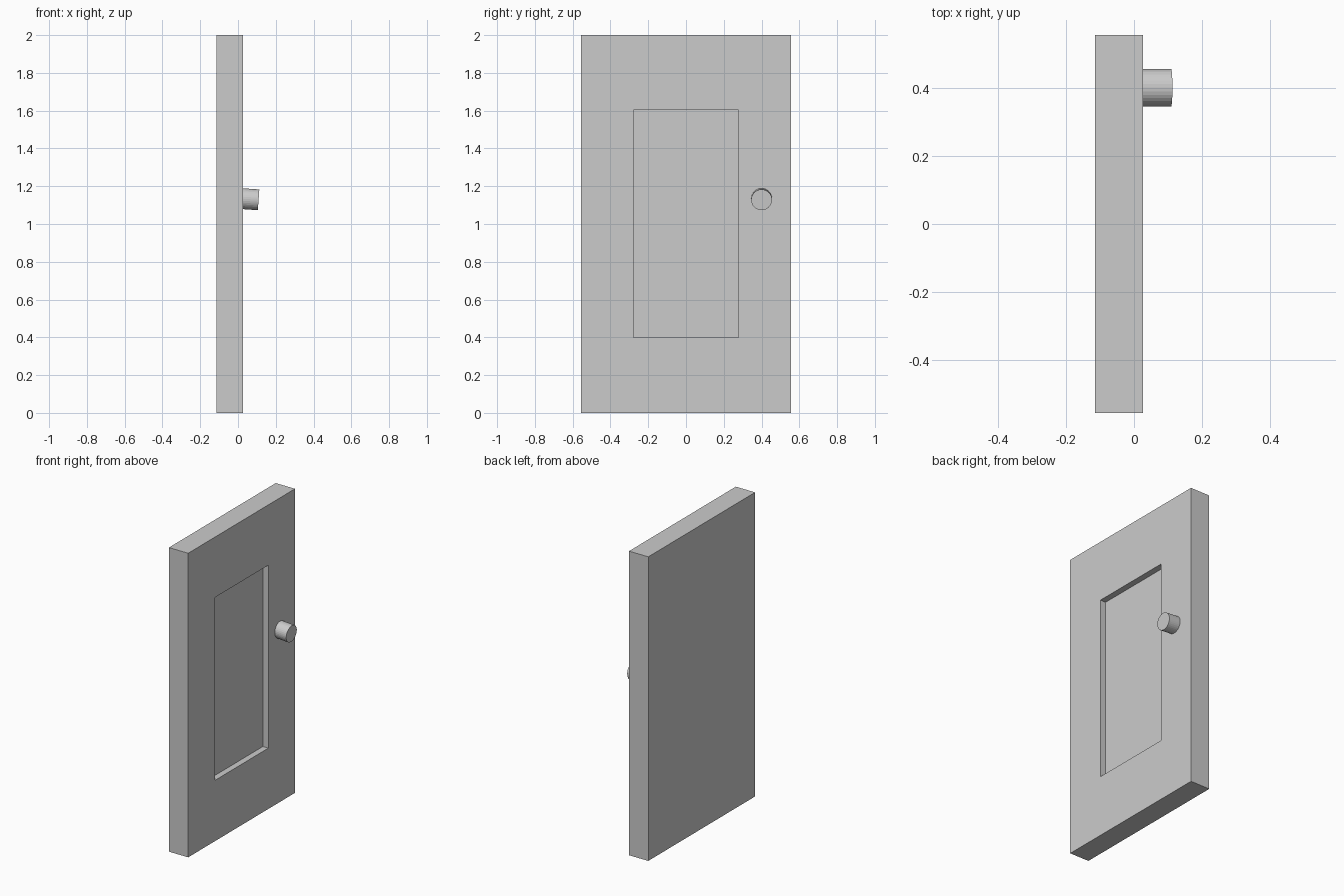
import bpy, bmesh, math
from mathutils import Matrix, Vector

if "Cube" in bpy.data.objects:
    bpy.data.objects.remove(bpy.data.objects["Cube"])

BACK, FRONT = -0.114, 0.026
WIDTH, HEIGHT = 1.11, 2.0


def add_object(name, bm):
    bmesh.ops.recalc_face_normals(bm, faces=bm.faces)
    mesh = bpy.data.meshes.new(name)
    bm.to_mesh(mesh)
    bm.free()
    obj = bpy.data.objects.new(name, mesh)
    bpy.context.collection.objects.link(obj)
    return obj


# Door slab with a recessed panel on its +x face
bm = bmesh.new()
bmesh.ops.create_cube(bm, size=1)
bmesh.ops.scale(bm, vec=(FRONT - BACK, WIDTH, HEIGHT), verts=bm.verts)
bmesh.ops.translate(bm, vec=((FRONT + BACK) / 2, 0, HEIGHT / 2), verts=bm.verts)
bm.normal_update()
face = max(bm.faces, key=lambda f: f.normal.x)
bmesh.ops.inset_individual(bm, faces=[face], thickness=0.1)
for v in face.verts:
    v.co.y = math.copysign(0.278, v.co.y)
    v.co.z = 1.603 if v.co.z > 1 else 0.4
floor = bmesh.ops.extrude_discrete_faces(bm, faces=[face])["faces"][0]
bmesh.ops.translate(bm, vec=(-0.04, 0, 0), verts=floor.verts)
add_object("door_panel", bm)

# Round knob, drooping slightly
bm = bmesh.new()
bmesh.ops.create_cone(bm, cap_ends=True, segments=32, radius1=0.055,
                      radius2=0.055, depth=0.1)
knob = add_object("door_knob", bm)
tilt = math.radians(94)
axis = Vector((math.sin(tilt), 0, math.cos(tilt)))
end = Vector((0.109, 0.4, 1.128))
knob.matrix_world = Matrix.Translation(end - axis * 0.05) @ Matrix.Rotation(tilt, 4, 'Y')
